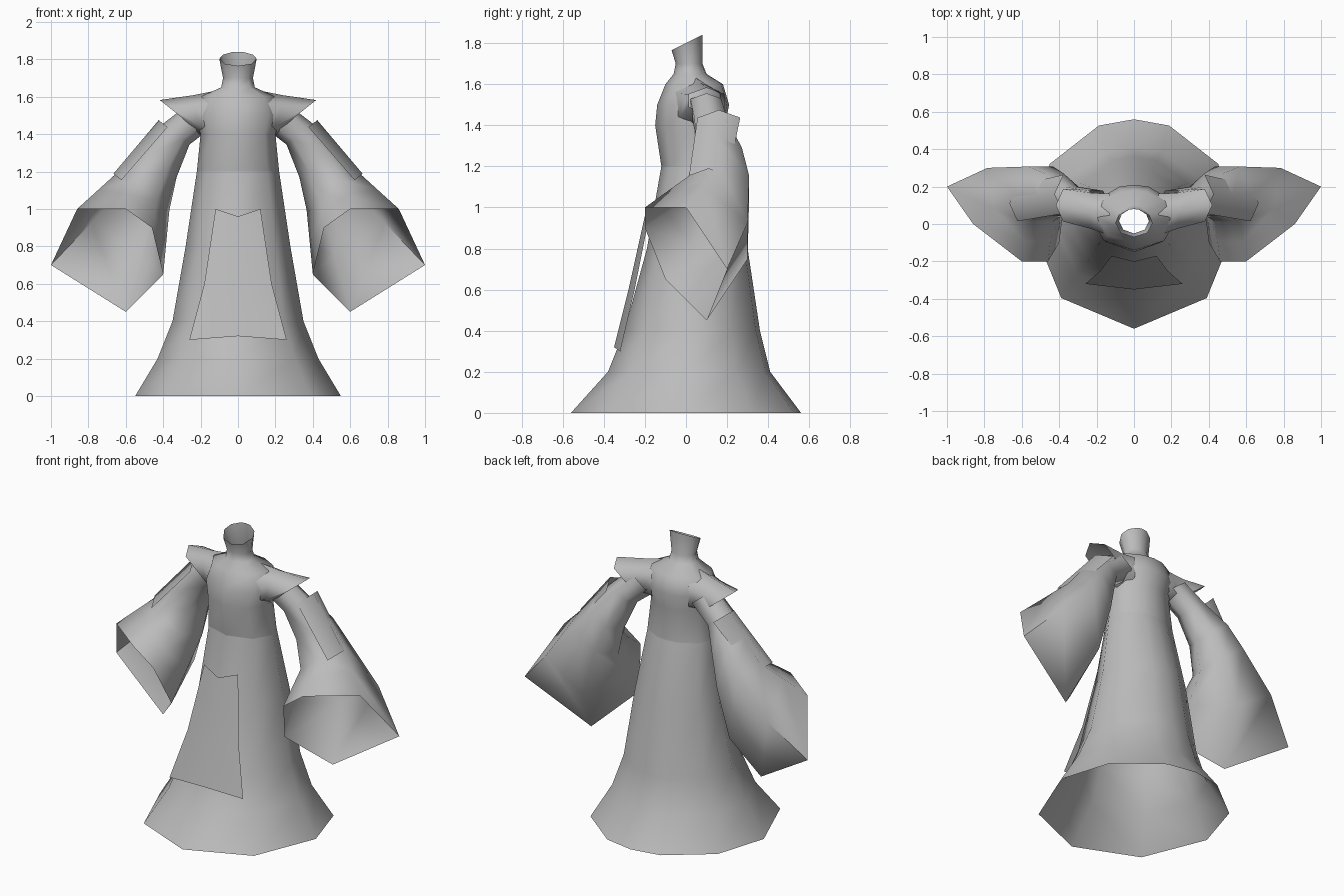
import bpy
from math import sin, cos, radians
from mathutils import Vector

cube = bpy.data.objects.get("Cube")
if cube:
    bpy.data.objects.remove(cube, do_unlink=True)

GREY = (.5, .5, .5, 1)
cloth = bpy.data.materials.new("grey cloth")
cloth.use_nodes = True
cloth.diffuse_color = GREY
cloth.node_tree.nodes["Principled BSDF"].inputs["Base Color"].default_value = GREY


def loft(name, rings, closed=True):
    """Skin a list of equally long point rings into an open cloth surface."""
    count = len(rings[0])
    verts = [point for ring in rings for point in ring]
    faces = []
    for row in range(len(rings) - 1):
        low, high = row * count, (row + 1) * count
        for i in range(count if closed else count - 1):
            j = (i + 1) % count
            faces.append((low + i, low + j, high + j, high + i))
    mesh = bpy.data.meshes.new(name)
    mesh.from_pydata(verts, [], faces)
    mesh.materials.append(cloth)
    obj = bpy.data.objects.new(name, mesh)
    bpy.context.collection.objects.link(obj)
    bpy.ops.object.select_all(action="DESELECT")
    obj.select_set(True)
    bpy.context.view_layer.objects.active = obj
    bpy.ops.object.mode_set(mode="EDIT")
    bpy.ops.mesh.select_all(action="SELECT")
    bpy.ops.mesh.normals_make_consistent(inside=False)
    bpy.ops.object.mode_set(mode="OBJECT")
    bpy.ops.object.shade_smooth_by_angle(angle=radians(80))


def both_sides(name, rings, closed=True):
    """Build the left part and its mirror image on the right."""
    for side, sign in (("left_", 1), ("right_", -1)):
        mirrored = [[(sign * p[0], p[1], p[2]) for p in ring] for ring in rings]
        loft(side + name, mirrored, closed)


def robe_ring(z, width, front, back, slope=0):
    """Ten-sided robe section, with broad facets in front and finer ones behind."""
    ring = []
    for angle in (0, 45, 90, 125, 160, 180, 200, 235, 270, 315):
        x = width * sin(radians(angle))
        y = (back - front) / 2 - (front + back) / 2 * cos(radians(angle))
        ring.append((x, y, z + slope * y))
    return ring


def hexagon(center, radius, lean=.9):
    """Six-sided ring round the arm, its top corner leaning outward from vertical."""
    outward = Vector((sin(lean), 0, cos(lean)))
    backward = Vector((0, 1, 0))
    ring = []
    for step in range(6):
        angle = radians(60 * (step - 1))
        offset = outward * cos(angle) + backward * sin(angle)
        ring.append(Vector(center) + offset * radius)
    return ring


# Skirt flaring to the hem
waist = robe_ring(1.2, .22, .12, .2)
loft("skirt", [
    robe_ring(0, .55, .56, .56),
    robe_ring(.2, .43, .38, .41),
    robe_ring(.4, .35, .3, .36),
    robe_ring(.8, .28, .19, .3),
    waist,
])

# Bodice rising to an open, tilted collar
loft("bodice", [
    waist,
    robe_ring(1.4, .2, .15, .19),
    robe_ring(1.5, .23, .14, .21),
    robe_ring(1.6, .2, .1, .18),
    robe_ring(1.65, .09, .06, .1),
    robe_ring(1.7, .08, .05, .08),
    robe_ring(1.8, .1, .07, .08, slope=.5),
])

# Flared shoulder caps
both_sides("shoulder_cap", [
    hexagon((.13, .05, 1.5), .13, lean=0),
    hexagon((.22, .07, 1.5), .11, lean=.2),
    hexagon((.34, .1, 1.52), .1),
])

# Sleeves widening into a slanted open cuff, the cloth hanging full at the back
forearm = hexagon((.5, .16, 1.1), .17)
cuff = [Vector(p) for p in (
    (.6, -.2, 1), (.86, 0, 1), (1, .2, .7),
    (.6, .1, .45), (.4, -.1, .65), (.46, -.2, .9))]
drape = [a.lerp(b, .5) for a, b in zip(forearm, cuff)]
for point in drape:
    if point.y > .1:
        point.y = .3
both_sides("sleeve", [
    hexagon((.2, .1, 1.5), .09),
    hexagon((.33, .12, 1.4), .09),
    hexagon((.43, .16, 1.25), .13),
    forearm, drape, cuff,
])

# Folded plates over the upper arms
both_sides("arm_plate", [
    hexagon((.33, .16, 1.4), .12)[:3],
    hexagon((.58, .11, 1.12), .11)[:3],
], closed=False)

# Creased front apron with a notched top
apron_rows = []
for z, middle_z, width, depth in (
        (1, .96, .12, .2), (.6, .6, .18, .28), (.3, .32, .26, .35)):
    edge_y = .03 - depth
    apron_rows.append([(-width, edge_y, z), (0, -depth, middle_z), (width, edge_y, z)])
loft("apron", apron_rows, closed=False)
